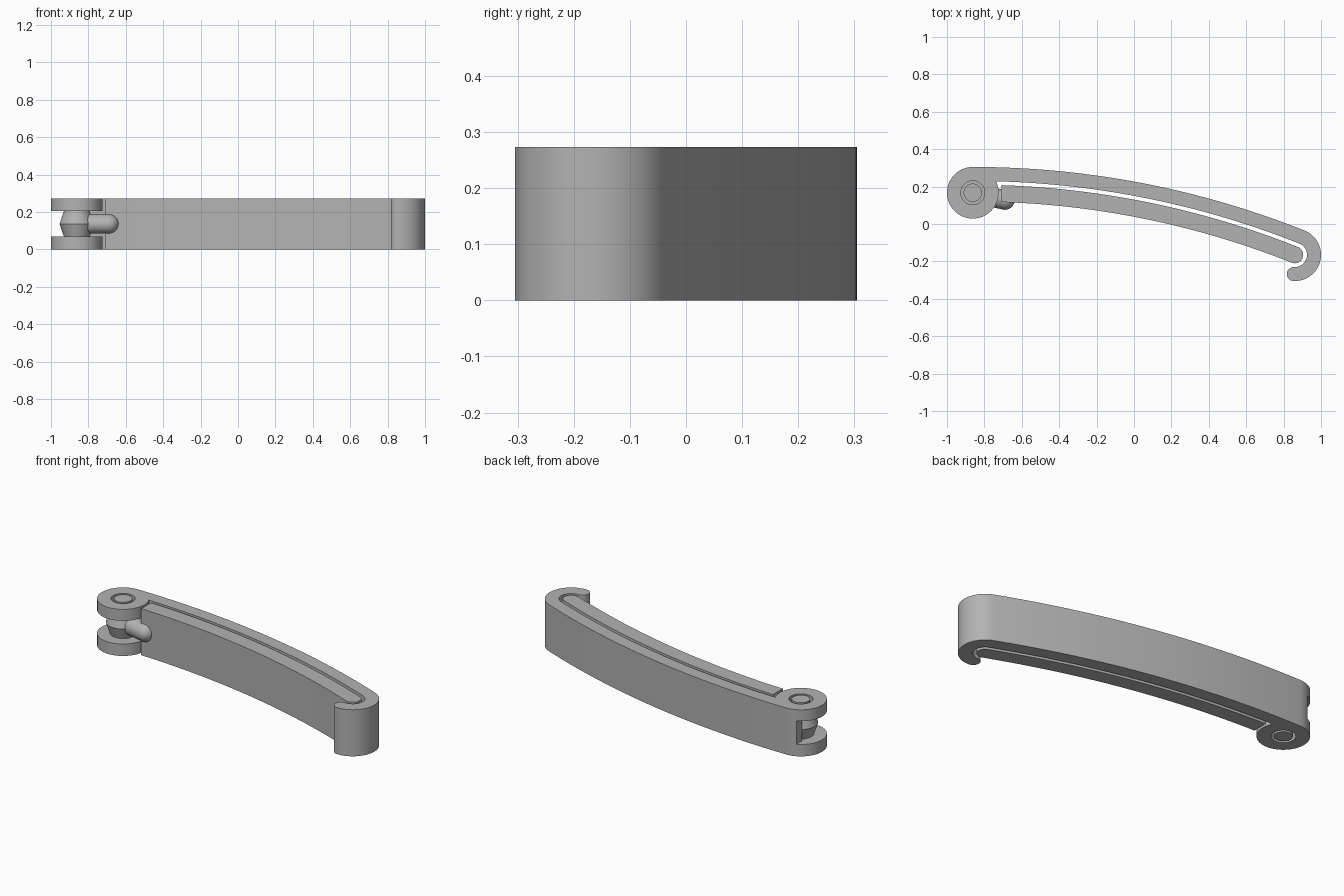
import bpy, bmesh
from math import radians, degrees, cos, sin, atan2, hypot
from mathutils import Vector

if "Cube" in bpy.data.objects:
    bpy.data.objects.remove(bpy.data.objects["Cube"])

HEIGHT = 0.273
EYE, EYE_R = Vector((-0.862, 0.167)), 0.138
HOOK, HOOK_R = Vector((0.86, -0.165)), 0.14
ARM_R = 4.797                                   # radius of the long outer curve
ARM_C = Vector((EYE.x, EYE.y + EYE_R - ARM_R))
WALL = 0.075                                    # thickness of the arm
END = degrees(atan2(HOOK.y - ARM_C.y, HOOK.x - ARM_C.x))

grey = bpy.data.materials.new("plain_grey")
grey.use_nodes = True
colour = (0.45, 0.45, 0.45, 1)
grey.diffuse_color = colour
grey.node_tree.nodes["Principled BSDF"].inputs["Base Color"].default_value = colour


def arc(centre, r, a, b, n):
    angles = [radians(a + (b - a) * i / n) for i in range(n + 1)]
    return [centre + Vector((r * cos(t), r * sin(t))) for t in angles]


def finish(bm, name):
    bmesh.ops.remove_doubles(bm, verts=bm.verts, dist=1e-5)
    bmesh.ops.recalc_face_normals(bm, faces=bm.faces)
    mesh = bpy.data.meshes.new(name)
    bm.to_mesh(mesh)
    bm.free()
    mesh.materials.append(grey)
    ob = bpy.data.objects.new(name, mesh)
    bpy.context.collection.objects.link(ob)
    return ob


def smooth(ob):
    bpy.ops.object.select_all(action="DESELECT")
    ob.select_set(True)
    bpy.context.view_layer.objects.active = ob
    bpy.ops.object.shade_smooth_by_angle(angle=radians(30))


def prism(name, outline, z0, z1):
    clean = [p for i, p in enumerate(outline) if (p - outline[i - 1]).length > 1e-4]
    bm = bmesh.new()
    face = bm.faces.new([bm.verts.new((p.x, p.y, z0)) for p in clean])
    new = bmesh.ops.extrude_face_region(bm, geom=[face])["geom"]
    bmesh.ops.translate(bm, vec=(0, 0, z1 - z0),
                        verts=[v for v in new if isinstance(v, bmesh.types.BMVert)])
    return finish(bm, name)


def lathe(name, profile, steps=48):
    bm = bmesh.new()
    vs = [bm.verts.new((r, 0, z)) for r, z in profile]
    es = [bm.edges.new(pair) for pair in zip(vs, vs[1:])]
    bmesh.ops.spin(bm, geom=vs + es, cent=(0, 0, 0), axis=(0, 0, 1),
                   angle=radians(360), steps=steps)
    return finish(bm, name)


def cut(ob, cutter):
    mod = ob.modifiers.new("cut", "BOOLEAN")
    mod.operation, mod.solver, mod.object = "DIFFERENCE", "EXACT", cutter
    bpy.ops.object.select_all(action="DESELECT")
    bpy.context.view_layer.objects.active = ob
    ob.select_set(True)
    bpy.ops.object.modifier_apply(modifier=mod.name)
    bpy.data.objects.remove(cutter)


# Hooked arm with a hinge eye
tip_a = -93
tip_r = WALL / 2
tip = arc(HOOK, HOOK_R - tip_r, tip_a, tip_a, 1)[0]
inner_start = 88.5
outline = (arc(ARM_C, ARM_R, 90, END, 32)
           + arc(HOOK, HOOK_R, END, tip_a, 32)
           + arc(tip, tip_r, tip_a, tip_a - 180, 14)
           + arc(HOOK, HOOK_R - WALL, tip_a, END, 24)
           + arc(ARM_C, ARM_R - WALL, END, inner_start, 32)
           + arc(EYE, EYE_R, 26, -270, 56))
arm = prism("hooked_arm", outline, 0, HEIGHT)

# Fork slot, with the back wall left standing
slot = [Vector(p) for p in ((-1.1, 0.4), (-0.92, 0.4), (-0.92, 0.24),
                            (-0.7, 0.226), (-0.7, -0.1), (-1.1, -0.1))]
cut(arm, prism("slot_cutter", slot, 0.07, 0.206))

# Pin hole through both fork plates
cut(arm, prism("hole_cutter", arc(EYE, 0.064, 0, 352.5, 47), -0.1, 0.4))
smooth(arm)

# Inner curved strip with a rounded end
half = 0.045
mid = ARM_R - HOOK_R
strip = prism("inner_strip",
              arc(ARM_C, mid + half, 88.13, END, 32)
              + arc(HOOK, half, END, END - 180, 20)
              + arc(ARM_C, mid - half, END, 88.11, 32), 0, HEIGHT)
smooth(strip)

# Hinge pin with a barrel that swells at the middle
pin = lathe("hinge_pin", [(0, 0), (0.049, 0), (0.049, 0.066), (0.068, 0.066),
                          (0.092, HEIGHT / 2), (0.068, 0.207), (0.049, 0.207),
                          (0.049, HEIGHT), (0, HEIGHT)])
pin.location = (EYE.x, EYE.y, 0)
smooth(pin)

# Round-ended lever reaching out from the barrel
lever_r = 0.052
lever_end = Vector((-0.69, 0.128))
reach = lever_end - EYE
dome = [(lever_r * cos(radians(a)), reach.length + lever_r * sin(radians(a)))
        for a in range(0, 90, 9)]
lever = lathe("lever", [(0, 0), (lever_r, 0)] + dome + [(0, reach.length + lever_r)], 32)
lever.rotation_euler = (0, radians(90), atan2(reach.y, reach.x))
lever.location = (EYE.x, EYE.y, HEIGHT / 2)
smooth(lever)
